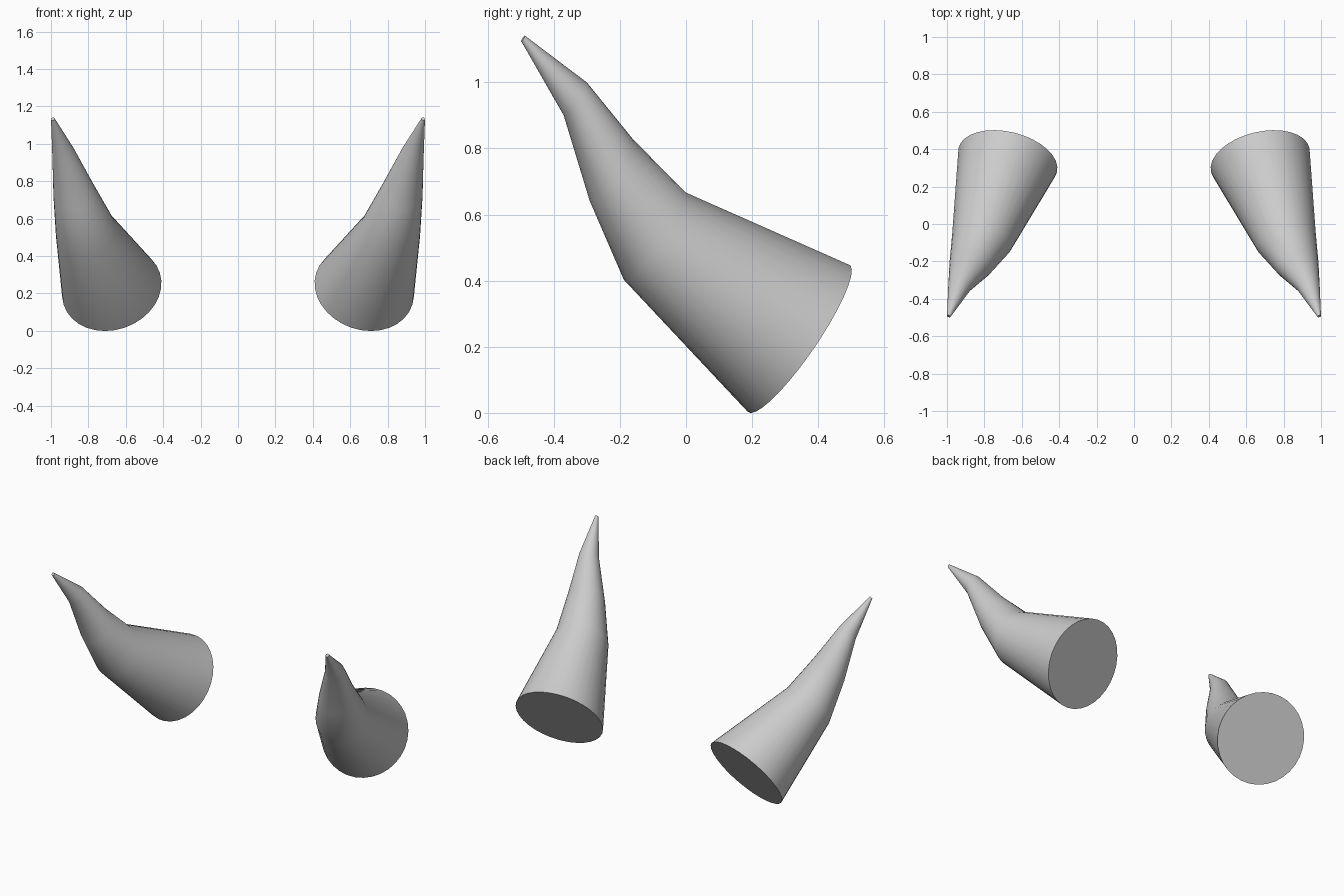
import bpy, bmesh, math
from mathutils import Vector

if "Cube" in bpy.data.objects:
    bpy.data.objects.remove(bpy.data.objects["Cube"])

SIDES = 32
# All cross-sections are parallel, facing along the root of the horn
AXIS = Vector((0.2, -0.81, 0.556)).normalized()
# centre and radius of each section, base to tip
SECTIONS = [
    ((0.675, 0.342, 0.225), 0.271),
    ((0.815, -0.095, 0.535), 0.162),
    ((0.875, -0.226, 0.735), 0.114),
    ((0.933, -0.335, 0.95), 0.061),
    ((0.99, -0.493, 1.133), 0.010),
]


def make_horn(name, side):
    u = AXIS.cross(Vector((0, 0, 1))).normalized()
    v = AXIS.cross(u)
    bm = bmesh.new()
    rings = []
    for centre, r in SECTIONS:
        ring = []
        for i in range(SIDES):
            a = 2 * math.pi * i / SIDES
            p = Vector(centre) + r * (math.cos(a) * u + math.sin(a) * v)
            ring.append(bm.verts.new((p.x * side, p.y, p.z)))
        rings.append(ring)
    # side walls
    for a, b in zip(rings, rings[1:]):
        for i in range(SIDES):
            j = (i + 1) % SIDES
            bm.faces.new((a[i], a[j], b[j], b[i]))
    # flat base and small blunt tip
    bm.faces.new(rings[0])
    bm.faces.new(rings[-1])
    bmesh.ops.recalc_face_normals(bm, faces=bm.faces)
    mesh = bpy.data.meshes.new(name)
    bm.to_mesh(mesh)
    bm.free()
    obj = bpy.data.objects.new(name, mesh)
    bpy.context.collection.objects.link(obj)
    bpy.ops.object.select_all(action='DESELECT')
    obj.select_set(True)
    bpy.context.view_layer.objects.active = obj
    bpy.ops.object.shade_smooth_by_angle(angle=math.radians(50))


# Mirrored pair
make_horn("right_horn", 1)
make_horn("left_horn", -1)
